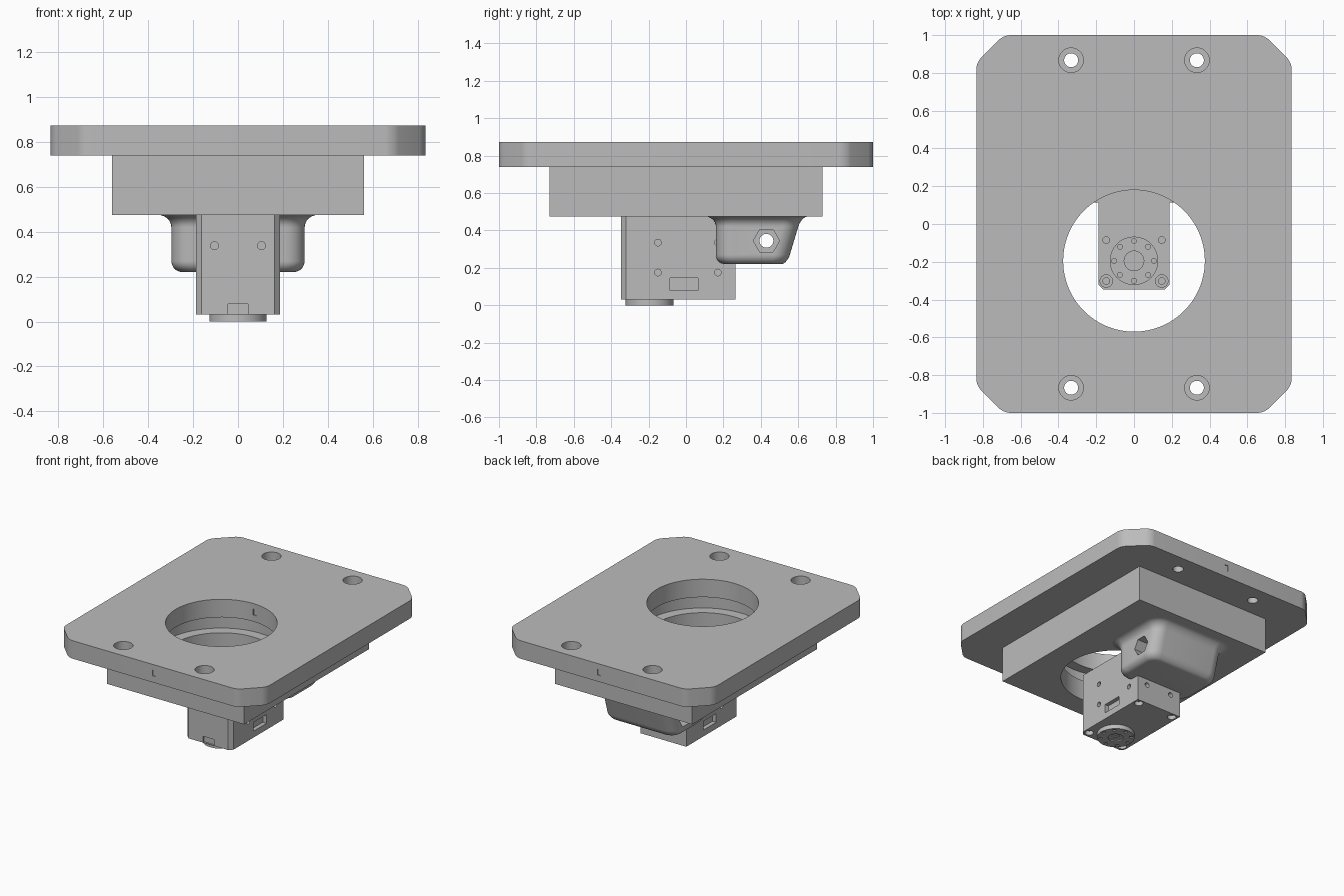
import bpy, bmesh
from math import pi, sin, cos, radians
from mathutils import Matrix, Vector

cube = bpy.data.objects.get("Cube")
if cube:
    bpy.data.objects.remove(cube, do_unlink=True)

grey = bpy.data.materials.new("machined grey")
grey.use_nodes = True
colour = (0.5, 0.5, 0.5, 1)
grey.diffuse_color = colour
grey.node_tree.nodes["Principled BSDF"].inputs["Base Color"].default_value = colour


def add(name, bm):
    bmesh.ops.recalc_face_normals(bm, faces=bm.faces[:])
    mesh = bpy.data.meshes.new(name)
    bm.to_mesh(mesh)
    bm.free()
    mesh.materials.append(grey)
    ob = bpy.data.objects.new(name, mesh)
    bpy.context.collection.objects.link(ob)
    return ob


def select(ob):
    bpy.ops.object.select_all(action='DESELECT')
    ob.select_set(True)
    bpy.context.view_layer.objects.active = ob


def box(name, lo, hi, prepare=None):
    bm = bmesh.new()
    lo, hi = Vector(lo), Vector(hi)
    bmesh.ops.create_cube(bm, size=1, matrix=Matrix.Translation((lo + hi) / 2)
                          @ Matrix.Diagonal((*(hi - lo), 1)))
    if prepare:
        prepare(bm)
    return add(name, bm)


def cyl(name, centre, radius, depth, axis='Z', sides=32):
    turn = {'X': Matrix.Rotation(pi / 2, 4, 'Y'), 'Y': Matrix.Rotation(pi / 2, 4, 'X'),
            'Z': Matrix.Identity(4)}[axis]
    bm = bmesh.new()
    bmesh.ops.create_cone(bm, cap_ends=True, segments=sides, radius1=radius, radius2=radius,
                          depth=depth, matrix=Matrix.Translation(centre) @ turn)
    return add(name, bm)


def cut(target, cutter):
    mod = target.modifiers.new("cut", 'BOOLEAN')
    mod.operation, mod.solver, mod.object = 'DIFFERENCE', 'EXACT', cutter
    select(target)
    bpy.ops.object.modifier_apply(modifier=mod.name)
    bpy.data.objects.remove(cutter, do_unlink=True)


def drill(target, centre, radius, depth, axis='Z', sides=24):
    cut(target, cyl("cutter", centre, radius, depth, axis, sides))


def pocket(target, centre, size):
    c, s = Vector(centre), Vector(size) / 2
    cut(target, box("cutter", c - s, c + s))


def upright(bm, test=lambda p: True):
    return [e for e in bm.edges
            if abs(e.verts[0].co.z - e.verts[1].co.z) > 0.05 and test(e.verts[0].co)]


def cut_corners(bm):
    bmesh.ops.bevel(bm, geom=upright(bm), offset=0.145, segments=1, affect='EDGES')
    bmesh.ops.bevel(bm, geom=upright(bm), offset=0.035, segments=5, profile=0.5, affect='EDGES')


def chamfer_front(bm):
    bmesh.ops.bevel(bm, geom=upright(bm, lambda p: p.y < 0), offset=0.025, segments=1,
                    affect='EDGES')


AXIS_Y = -0.195      # shared axis of the big bore and the actuator

# Top plate with cut corners, bore and counterbored bolt holes
plate = box("top_plate", (-0.835, -1, 0.74), (0.835, 1, 0.873), cut_corners)
drill(plate, (0, AXIS_Y, 0.8), 0.375, 0.5, sides=96)
for x in (-0.333, 0.333):
    for y in (-0.867, 0.867):
        drill(plate, (x, y, 0.8), 0.037, 0.5)
        drill(plate, (x, y, 0.873), 0.065, 0.12, sides=32)
for y in (-1, 0.18, 1):
    pocket(plate, (0.012, y, 0.81), (0.026, 0.012, 0.045))

# Mounting block below, with a wider seat at the top of its bore
block = box("mounting_block", (-0.562, -0.73, 0.475), (0.562, 0.73, 0.74))
drill(block, (0, AXIS_Y, 0.6), 0.375, 0.6, sides=96)
drill(block, (0, AXIS_Y, 0.74), 0.45, 0.23, sides=96)


# Bracket lofted from rounded rectangles, rounded below and flared above
def bracket_ring(bm, z, grow):
    x = 0.297 + grow
    front, back = 0.16 - min(grow, 0.045), 0.54 + 0.3 * (z - 0.22) + grow * 0.6
    r = 0.085 + grow * 0.6
    middle, half = (front + back) / 2, (back - front) / 2
    ring = []
    for k, (sx, sy) in enumerate(((1, 1), (-1, 1), (-1, -1), (1, -1))):
        for i in range(9):
            a = k * pi / 2 + i * pi / 16
            ring.append(bm.verts.new((sx * (x - r) + r * cos(a),
                                      middle + sy * (half - r) + r * sin(a), z)))
    return ring


bm = bmesh.new()
levels = []
for i in range(8):
    a = i / 7 * pi / 2
    levels.append((0.22 + 0.05 * (1 - cos(a)), -0.05 * (1 - sin(a))))
for i in range(9):
    a = i / 8 * pi / 2
    levels.append((0.42 + 0.055 * sin(a), 0.06 * (1 - cos(a))))
rings = [bracket_ring(bm, z, g) for z, g in levels]
for low, high in zip(rings, rings[1:]):
    for i in range(len(low)):
        j = (i + 1) % len(low)
        bm.faces.new((low[i], low[j], high[j], high[i]))
bm.faces.new(rings[0])
bm.faces.new(rings[-1])
bracket = add("bracket", bm)
drill(bracket, (0, 0.43, 0.345), 0.037, 1, 'X')

# Hexagonal nut pockets on both sides
for s in (-1, 1):
    bm = bmesh.new()
    ends = []
    for x in (0.2, 0.4):
        ends.append([bm.verts.new((s * x, 0.43 + 0.07 * cos(i * pi / 3),
                                   0.345 + 0.07 * sin(i * pi / 3))) for i in range(6)])
    for end in ends:
        bm.faces.new(end)
    for i in range(6):
        j = (i + 1) % 6
        bm.faces.new((ends[0][i], ends[0][j], ends[1][j], ends[1][i]))
    cut(bracket, add("cutter", bm))

# Actuator body with screw holes and sockets
body = box("actuator_body", (-0.188, -0.347, 0.032), (0.188, 0.265, 0.48), chamfer_front)
for s in (-1, 1):
    for y in (-0.15, 0.17):
        for z in (0.175, 0.335):
            drill(body, (s * 0.188, y, z), 0.018, 0.08, 'X', 16)
    pocket(body, (s * 0.188, -0.01, 0.112), (0.06, 0.15, 0.065))
    drill(body, (s * 0.105, -0.347, 0.338), 0.018, 0.08, 'Y', 16)
    drill(body, (s * 0.105, 0.265, 0.175), 0.018, 0.08, 'Y', 16)
    drill(body, (s * 0.147, -0.085, 0.48), 0.018, 0.08, 'Z', 16)
    drill(body, (s * 0.147, -0.302, 0.48), 0.033, 0.03)
    drill(body, (s * 0.147, -0.302, 0.465), 0.018, 0.08, 'Z', 16)
    for y in (-0.302, 0.225):
        drill(body, (s * 0.147, y, 0.032), 0.03, 0.06)
pocket(body, (0, -0.347, 0.056), (0.09, 0.03, 0.046))

# Drive horn below and idler disc above, each with a ring of holes
horn = cyl("drive_horn", (0, AXIS_Y, 0.017), 0.128, 0.034, sides=64)
idler = cyl("idler_disc", (0, AXIS_Y, 0.482), 0.128, 0.012, sides=64)
for disc, face in ((horn, 0), (idler, 0.488)):
    for i in range(8):
        a = i * pi / 4
        drill(disc, (0.105 * cos(a), AXIS_Y + 0.105 * sin(a), face), 0.013, 0.016, sides=12)
    drill(disc, (0, AXIS_Y, face), 0.052, 0.018, sides=32)
hub = cyl("horn_hub", (0, AXIS_Y, 0.018), 0.03, 0.028)
cap = cyl("idler_hub", (0, AXIS_Y, 0.482), 0.03, 0.01)
for part, face in ((hub, 0.004), (cap, 0.487)):
    drill(part, (0, AXIS_Y, face), 0.015, 0.008, sides=16)

# Smooth curved faces while keeping crisp edges
for ob in (plate, block, bracket, body, horn, idler, hub, cap):
    select(ob)
    bpy.ops.object.shade_smooth_by_angle(angle=radians(30))
